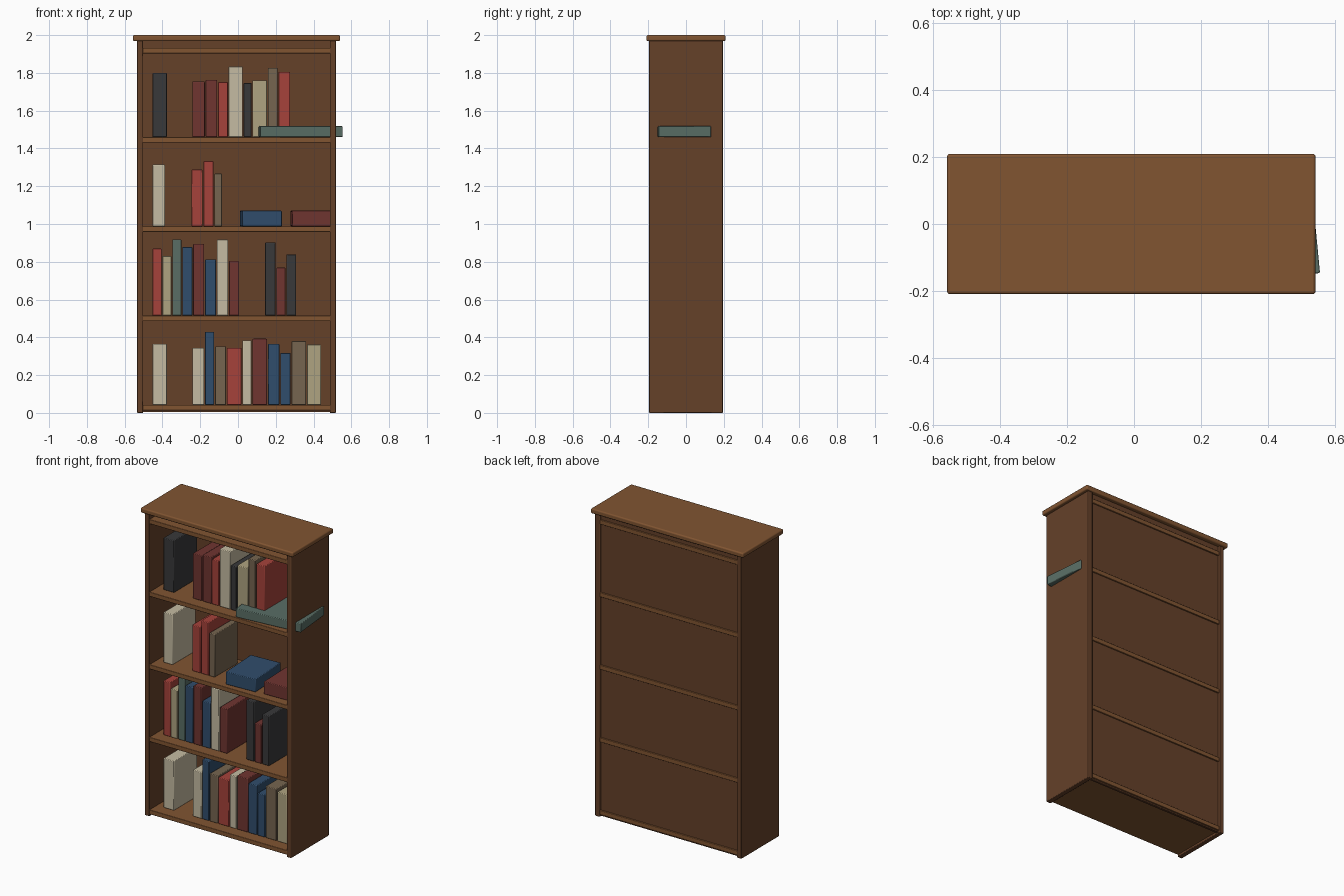
import bpy
from math import radians

if "Cube" in bpy.data.objects:
    bpy.data.objects.remove(bpy.data.objects["Cube"])

CX = -0.008          # cabinet centre, offset because one book sticks out on the right
COLOURS = {
    "side_wood": (0.13, 0.052, 0.022), "board_wood": (0.22, 0.09, 0.031), "back_wood": (0.13, 0.052, 0.022),
    "black": (0.04, 0.04, 0.042), "maroon": (0.16, 0.035, 0.03), "red": (0.38, 0.055, 0.043),
    "cream": (0.56, 0.5, 0.36), "tan": (0.43, 0.37, 0.22), "brown": (0.18, 0.13, 0.08),
    "blue": (0.03, 0.075, 0.15), "teal": (0.1, 0.155, 0.13),
}
MATS = {}
for key, rgb in COLOURS.items():
    MATS[key] = bpy.data.materials.new(key)
    MATS[key].diffuse_color = (*rgb, 1)


def box(name, lo, hi, mat, bevel=0.004, segments=2, angle=0):
    """Bevelled box between two corners, optionally turned about its own vertical axis."""
    centre = [(a + b) / 2 for a, b in zip(lo, hi)]
    bpy.ops.mesh.primitive_cube_add(size=1, location=centre)
    ob = bpy.context.object
    ob.name = name
    ob.scale = [b - a for a, b in zip(lo, hi)]
    bpy.ops.object.transform_apply(location=False, rotation=False, scale=True)
    ob.rotation_euler.z = radians(angle)
    ob.data.materials.append(MATS[mat])
    mod = ob.modifiers.new("Bevel", "BEVEL")
    mod.width, mod.segments = bevel, segments
    bpy.ops.object.shade_smooth_by_angle()
    return ob


# Cabinet: sides, back, overhanging top
for name, s in (("left_side", -1), ("right_side", 1)):
    xs = sorted((CX + s * 0.494, CX + s * 0.527))
    box(name, (xs[0], -0.195, 0), (xs[1], 0.195, 1.972), MATS and "side_wood")
box("back_panel", (CX - 0.496, 0.165, 0.004), (CX + 0.496, 0.182, 1.972), "back_wood", 0.002, 1)
box("top_board", (CX - 0.549, -0.209, 1.968), (CX + 0.549, 0.209, 2.0), "board_wood", 0.008, 3)

# Five evenly spaced shelves
SHELF_T, STEP, FIRST = 0.029, 0.4725, 0.0135
for i in range(5):
    z = FIRST + i * STEP
    box(f"shelf_{i + 1}", (CX - 0.497, -0.193, z), (CX + 0.497, 0.19, z + SHELF_T), "board_wood", 0.003)

# Upright books: per shelf, groups of (start x, [(colour, width, height), ...])
GAP = 0.005
ROWS = [
    [(-0.453, [("cream", .076, .322)]),
     (-0.242, [("cream", .063, .302), ("blue", .048, .387), ("brown", .058, .31), ("red", .077, .302),
               ("cream", .048, .342), ("maroon", .076, .35), ("blue", .061, .322), ("blue", .054, .275),
               ("brown", .077, .337), ("tan", .074, .32)])],
    [(-0.453, [("red", .048, .354), ("tan", .047, .316), ("teal", .048, .404), ("blue", .053, .364),
               ("maroon", .058, .379), ("blue", .058, .297), ("cream", .058, .402), ("maroon", .053, .289)]),
     (0.144, [("black", .055, .387), ("maroon", .048, .254), ("black", .05, .324)])],
    [(-0.453, [("cream", .066, .327)]),
     (-0.247, [("red", .06, .3), ("red", .053, .345), ("brown", .04, .279)])],
    [(-0.453, [("black", .076, .339)]),
     (-0.242, [("maroon", .066, .294), ("maroon", .061, .302), ("red", .051, .292), ("cream", .074, .374),
               ("black", .042, .287), ("tan", .077, .301), ("brown", .05, .367), ("red", .061, .346)])],
]


def shelf_top(row):
    return FIRST + row * STEP + SHELF_T


for row, groups in enumerate(ROWS):
    z = shelf_top(row)
    n = 0
    for x, books in groups:
        for colour, w, h in books:
            n += 1
            box(f"book_{row + 1}_{n}", (x, -0.12, z), (x + w, 0.12, z + h), colour)
            x += w + GAP

# Books lying flat: name, shelf, colour, centre, size, turn
for name, row, colour, (x, y), (w, d, h), angle in [
    ("flat_book_blue", 2, "blue", (0.121, -0.016), (0.208, 0.28, 0.083), 3),
    ("flat_book_maroon", 2, "maroon", (0.392, -0.01), (0.22, 0.26, 0.083), 2),
    ("flat_book_teal", 3, "teal", (0.322, -0.028), (0.44, 0.28, 0.058), 5.5),
]:
    z = shelf_top(row)
    box(name, (x - w / 2, y - d / 2, z), (x + w / 2, y + d / 2, z + h), colour, angle=angle)

for m in bpy.data.materials:
    if m.users and not m.is_grease_pencil:
        m.use_nodes = True
        m.node_tree.nodes["Principled BSDF"].inputs["Base Color"].default_value = m.diffuse_color
